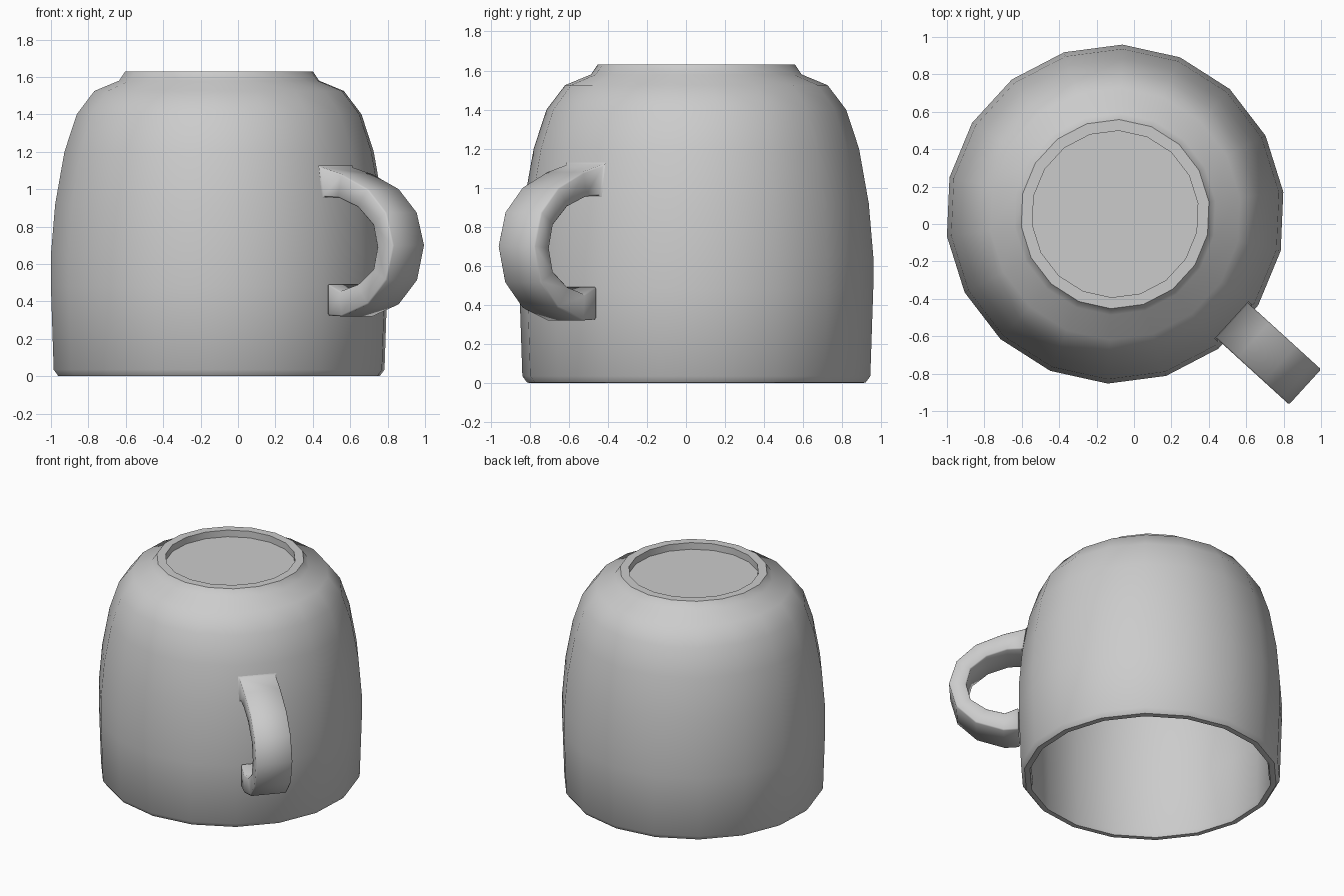
import bpy, bmesh
from math import cos, sin, radians, pi

if "Cube" in bpy.data.objects:
    bpy.data.objects.remove(bpy.data.objects["Cube"])

CX, CY = -0.101, 0.053
SIDES = 18
START = radians(7.5)
HANDLE_ANGLE = radians(-42.3)


def finish(bm, name, angle):
    bmesh.ops.recalc_face_normals(bm, faces=bm.faces)
    mesh = bpy.data.meshes.new(name)
    bm.to_mesh(mesh)
    bm.free()
    obj = bpy.data.objects.new(name, mesh)
    bpy.context.collection.objects.link(obj)
    bpy.ops.object.select_all(action='DESELECT')
    obj.select_set(True)
    bpy.context.view_layer.objects.active = obj
    bpy.ops.object.shade_smooth_by_angle(angle=radians(angle))
    return obj


def lathe(name, profile, angle):
    bm = bmesh.new()
    rings = []
    for r, z in profile:
        rings.append([bm.verts.new((CX + r * cos(START + 2 * pi * i / SIDES),
                                    CY + r * sin(START + 2 * pi * i / SIDES), z))
                      for i in range(SIDES)])
    for a, b in zip(rings, rings[1:]):
        for i in range(SIDES):
            j = (i + 1) % SIDES
            bm.faces.new((a[i], a[j], b[j], b[i]))
    bm.faces.new(rings[0])
    bm.faces.new(rings[-1])
    return finish(bm, name, angle)


# Upside-down cup: foot recess, foot ring, outer wall, rim, inner wall, inner floor
cup_profile = [
    (0.446, 1.58), (0.446, 1.63), (0.506, 1.63), (0.54, 1.58), (0.673, 1.525),
    (0.768, 1.40), (0.834, 1.20), (0.884, 0.92), (0.907, 0.65), (0.907, 0.48),
    (0.892, 0.035), (0.868, 0.002), (0.855, 0.0), (0.83, 0.0), (0.82, 0.03),
    (0.828, 0.48), (0.827, 0.65), (0.803, 0.91), (0.753, 1.18), (0.695, 1.355),
    (0.62, 1.45), (0.51, 1.495)]
lathe("cup_body", cup_profile, 40)

# Handle: flat band, outer and inner (distance, height) outlines
outer = [(0.842, 1.12), (1.0, 1.08), (1.19, 1.0), (1.32, 0.875), (1.373, 0.70),
         (1.323, 0.515), (1.19, 0.385), (1.0, 0.32), (0.897, 0.325)]
inner = [(0.867, 0.96), (0.975, 0.955), (1.115, 0.905), (1.225, 0.81), (1.255, 0.69),
         (1.225, 0.57), (1.115, 0.49), (0.99, 0.455), (0.897, 0.495)]
HALF = 0.127
bm = bmesh.new()
c, s = cos(HANDLE_ANGLE), sin(HANDLE_ANGLE)


def point(p, w):
    return bm.verts.new((CX + p[0] * c - w * s, CY + p[0] * s + w * c, p[1]))


sections = [[point(o, -HALF), point(o, HALF), point(i, HALF), point(i, -HALF)]
            for o, i in zip(outer, inner)]
for a, b in zip(sections, sections[1:]):
    for k in range(4):
        m = (k + 1) % 4
        bm.faces.new((a[k], a[m], b[m], b[k]))
bm.faces.new(sections[0])
bm.faces.new(sections[-1])
# Slightly eased corners along the band
bm.normal_update()
sharp = [e for e in bm.edges if e.calc_face_angle(0) > radians(60)]
bmesh.ops.bevel(bm, geom=sharp, offset=0.008, segments=1, affect='EDGES', profile=0.5)
finish(bm, "handle", 50)
